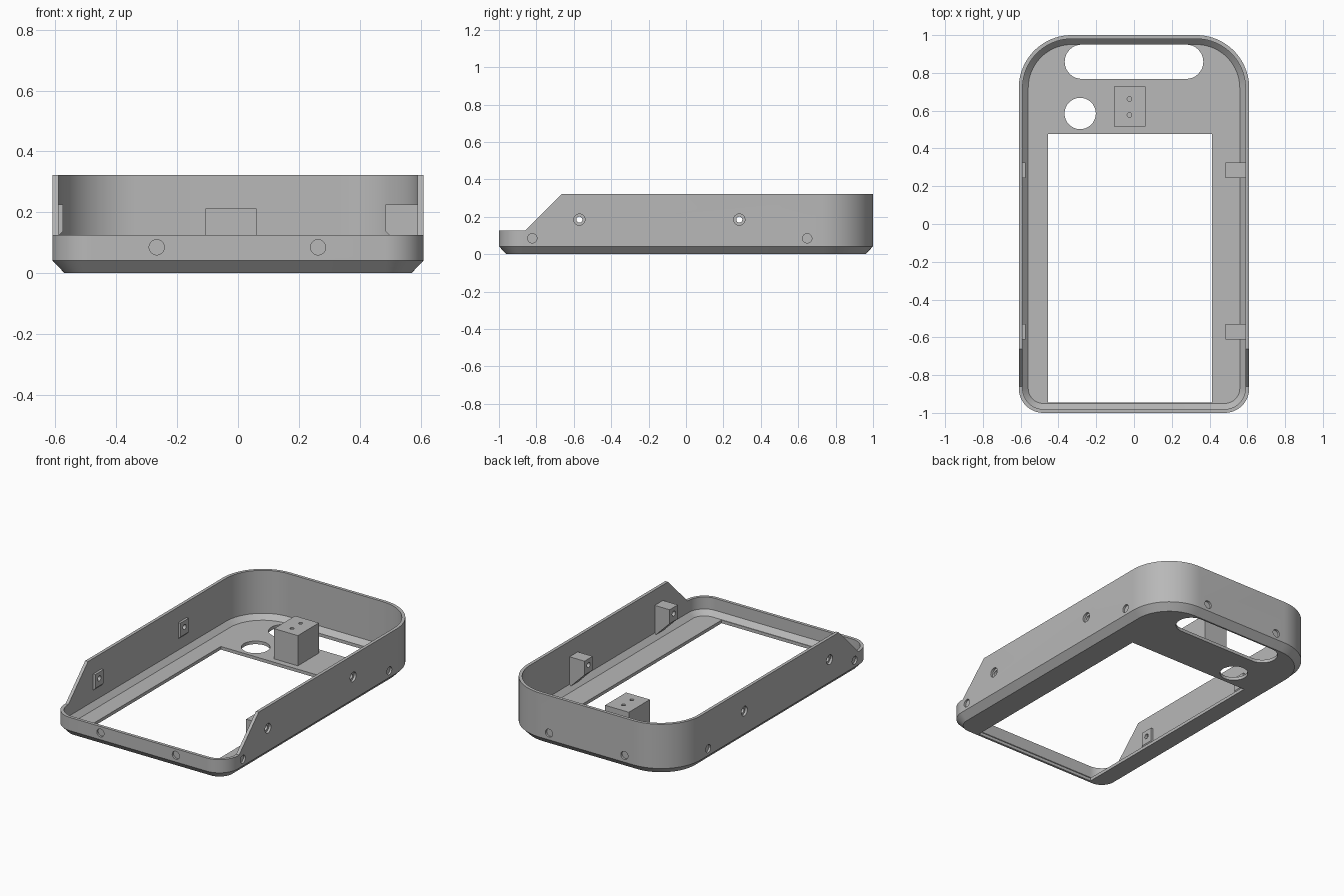
import bpy, bmesh
from math import pi, sin, cos, radians
from mathutils import Matrix

if "Cube" in bpy.data.objects:
    bpy.data.objects.remove(bpy.data.objects["Cube"])

grey = bpy.data.materials.new("plain grey")
grey.use_nodes = True
grey.diffuse_color = (0.48, 0.48, 0.48, 1)
grey.node_tree.nodes["Principled BSDF"].inputs["Base Color"].default_value = grey.diffuse_color

HALF_W, HALF_L, TOP, LIP = 0.61, 1.0, 0.323, 0.126
FLOOR = 0.02
SCREW_Y = (-0.57, 0.285)


def finish(name, bm):
    """Turn a bmesh into an object with the shared material."""
    bmesh.ops.recalc_face_normals(bm, faces=bm.faces)
    mesh = bpy.data.meshes.new(name)
    bm.to_mesh(mesh)
    bm.free()
    mesh.materials.append(grey)
    obj = bpy.data.objects.new(name, mesh)
    bpy.context.scene.collection.objects.link(obj)
    return obj


def loft(name, rings):
    """Closed solid through rings of equal point count, capped at both ends."""
    bm = bmesh.new()
    loops = [[bm.verts.new(p) for p in ring] for ring in rings]
    n = len(loops[0])
    for a, b in zip(loops, loops[1:]):
        for i in range(n):
            j = (i + 1) % n
            bm.faces.new((a[i], a[j], b[j], b[i]))
    bm.faces.new(loops[0])
    bm.faces.new(loops[-1])
    return finish(name, bm)


def box(name, x, y, z):
    corners = [(x[0], y[0]), (x[1], y[0]), (x[1], y[1]), (x[0], y[1])]
    return loft(name, [[(*c, h) for c in corners] for h in z])


def rod(name, centre, radius, length, axis="Z"):
    turn = {"X": Matrix.Rotation(pi / 2, 4, "Y"),
            "Y": Matrix.Rotation(pi / 2, 4, "X"),
            "Z": Matrix.Identity(4)}[axis]
    bm = bmesh.new()
    bmesh.ops.create_cone(bm, cap_ends=True, segments=32, radius1=radius, radius2=radius,
                          depth=length, matrix=Matrix.Translation(centre) @ turn)
    return finish(name, bm)


def cut(target, *cutters):
    """Subtract the cutters from the target and remove them."""
    bpy.context.view_layer.objects.active = target
    for cutter in cutters:
        cutter.hide_render = True
        mod = target.modifiers.new("cut", "BOOLEAN")
        mod.operation, mod.solver, mod.object = "DIFFERENCE", "EXACT", cutter
        bpy.ops.object.modifier_apply(modifier=mod.name)
        bpy.data.objects.remove(cutter)


def outline(inset, z, steps=20):
    """Case outline: large round corners at the back, small ones at the front."""
    points = []
    for sx, sy, r, start in ((1, 1, 0.28, 0), (-1, 1, 0.28, 90),
                             (-1, -1, 0.13, 180), (1, -1, 0.13, 270)):
        for i in range(steps + 1):
            a = radians(start + 90 * i / steps)
            points.append((sx * (HALF_W - r) + (r - inset) * cos(a),
                           sy * (HALF_L - r) + (r - inset) * sin(a), z))
    return points


# Case shell: chamfered tray with a thin wall
case = loft("case_shell", [outline(0.04, 0), outline(0, 0.042), outline(0, TOP),
                           outline(0.02, TOP), outline(0.02, 0.05), outline(0.05, FLOOR)])

# Low front lip with sloped side walls
slope = [(-1.2, LIP), (-0.86, LIP), (-0.86 + TOP - LIP, TOP), (-0.6, 0.383), (-1.2, 0.383)]
cut(case, loft("lip_cutter", [[(x, y, z) for y, z in slope] for x in (-0.8, 0.8)]))

# Floor openings: screen window, long slot and round hole
cut(case, box("window_cutter", (-0.455, 0.412), (-0.946, 0.477), (-0.1, 0.1)))
slot = []
for side, start in ((1, -90), (-1, 90)):
    for i in range(17):
        a = radians(start + 180 * i / 16)
        slot.append((side * 0.276 + 0.091 * cos(a), 0.859 + 0.091 * sin(a)))
cut(case, loft("slot_cutter", [[(x, y, z) for x, y in slot] for z in (-0.1, 0.1)]),
    rod("round_cutter", (-0.285, 0.585, 0), 0.083, 0.2))

# Shallow round recesses low on all four walls
for side in (-1, 1):
    for y in (-0.822, 0.648):
        cut(case, rod("recess_cutter", (side * HALF_W, y, 0.085), 0.025, 0.026, "X"))
    for x in (-0.267, 0.263):
        cut(case, rod("recess_cutter", (x, side * HALF_L, 0.085), 0.025, 0.026, "Y"))

# Counterbored screw holes in the side walls
for y in SCREW_Y:
    for side in (-1, 1):
        cut(case, rod("bore_cutter", (side * HALF_W, y, 0.185), 0.03, 0.03, "X"))
    cut(case, rod("screw_cutter", (0, y, 0.185), 0.016, 1.6, "X"))

# Screw tabs with sloped undersides: deep on the left wall, thin on the right
parts = [case]
for label, side, inner in (("left", 1, 0.485), ("right", -1, 0.575)):
    for end, y in zip(("front", "back"), SCREW_Y):
        root = 0.594
        profile = [(inner, 0.225), (root, 0.225), (root, 0.137 - (root - inner)), (inner, 0.137)]
        tab = loft(f"{label}_{end}_tab",
                   [[(side * x, y + d, z) for x, z in profile] for d in (-0.041, 0.041)])
        cut(tab, rod("screw_cutter", (0, y, 0.185), 0.016, 1.6, "X"))
        parts.append(tab)

# Mounting post with two pilot holes
post = box("mounting_post", (-0.107, 0.06), (0.515, 0.727), (0.012, 0.212))
for y in (0.577, 0.662):
    cut(post, rod("pilot_cutter", (-0.024, y, 0.212), 0.012, 0.16))
parts.append(post)

# Smooth curves, crisp edges
bpy.ops.object.select_all(action="DESELECT")
for part in parts:
    part.select_set(True)
bpy.context.view_layer.objects.active = case
bpy.ops.object.shade_smooth_by_angle(angle=radians(30))
